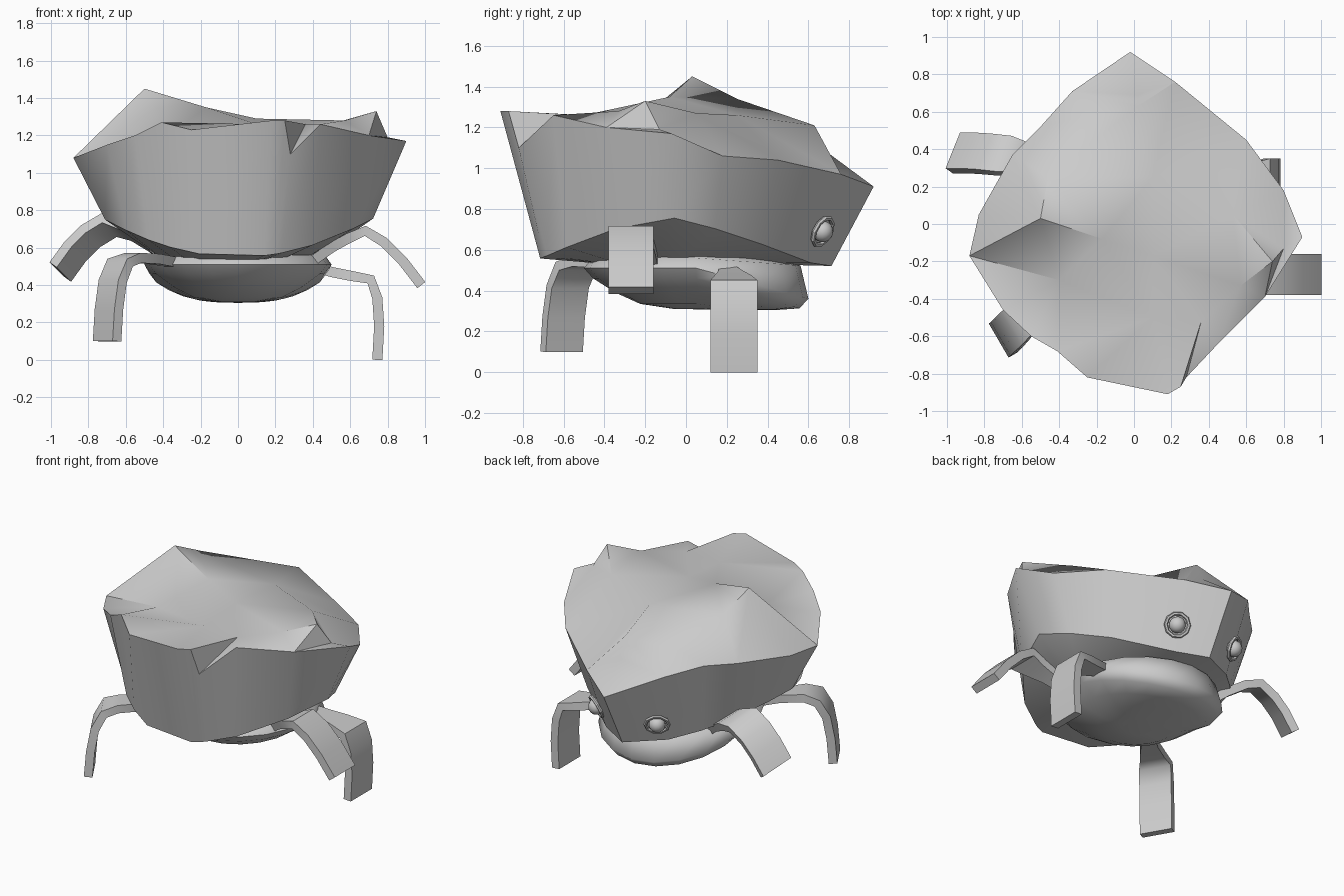
import bpy, bmesh, math
from mathutils import Vector, geometry

cube = bpy.data.objects.get("Cube")
if cube:
    bpy.data.objects.remove(cube, do_unlink=True)

stone = bpy.data.materials.new("plain_grey")
stone.use_nodes = True
GREY = (0.6, 0.6, 0.6, 1)
stone.diffuse_color = GREY
stone.node_tree.nodes["Principled BSDF"].inputs["Base Color"].default_value = GREY


def finish(name, bm, angle=40):
    """Turn a bmesh into a shaded, coloured object."""
    bmesh.ops.recalc_face_normals(bm, faces=bm.faces)
    mesh = bpy.data.meshes.new(name)
    bm.to_mesh(mesh)
    bm.free()
    obj = bpy.data.objects.new(name, mesh)
    bpy.context.collection.objects.link(obj)
    mesh.materials.append(stone)
    bpy.ops.object.select_all(action='DESELECT')
    obj.select_set(True)
    bpy.context.view_layer.objects.active = obj
    bpy.ops.object.shade_smooth_by_angle(angle=math.radians(angle))
    return obj


def bridge(bm, a, b):
    n = len(a)
    for i in range(n):
        bm.faces.new((a[i], a[(i + 1) % n], b[(i + 1) % n], b[i]))


# Rock shell: jagged rim, slanted wall, arched underside
rim = [(-.02, .92, .91), (.22, .76, .97), (.6, .45, 1.04), (.8, .18, 1.06),
       (.9, -.07, 1.17), (.7, -.39, 1.2), (.44, -.65, 1.26), (.28, -.82, 1.1),
       (.25, -.87, 1.28), (.18, -.91, 1.28), (-.25, -.82, 1.23),
       (-.41, -.68, 1.27), (-.55, -.6, 1.2), (-.7, -.46, 1.15),
       (-.88, -.17, 1.08), (-.83, .05, 1.08), (-.65, .37, 1.1),
       (-.5, .52, 1.1), (-.33, .71, 1.05)]
# Peaks, ridges and hollows inside the rim
crags = [(-.5, .03, 1.45), (-.17, -.08, 1.35), (.1, -.17, 1.29),
         (-.46, .25, 1.34), (-.37, .55, 1.17), (.02, .63, 1.21),
         (-.4, -.3, 1.18), (.36, -.52, 1.26), (.53, .05, 1.27),
         (.74, -.2, 1.33), (.1, .25, 1.26), (.1, -.5, 1.26),
         (.8, -.13, 1.19), (.57, -.33, 1.28), (.02, .69, 1.08)]

bm = bmesh.new()
points = rim + crags
n = len(rim)
ridges = [(n, n + 1), (n + 1, n + 2), (n, n + 3), (n + 3, n + 4),
          (n + 4, n + 5), (n + 3, n + 5), (n, 14), (n + 8, n + 9), (n + 7, 7),
          (n + 7, 8), (n + 7, 6), (n + 9, 5), (n + 9, n + 12), (n + 12, 5)]
outline = [(i, (i + 1) % n) for i in range(n)]
flat = [Vector(p[:2]) for p in points]
verts2d, _, tris, origin, _, _ = geometry.delaunay_2d_cdt(
    flat, outline + ridges, [], 1, 1e-5)
top = []
for co, src in zip(verts2d, origin):
    z = points[src[0]][2] if src else 1.25
    top.append(bm.verts.new((co.x, co.y, z)))
for tri in tris:
    bm.faces.new([top[i] for i in tri])
index = {src[0]: k for k, src in enumerate(origin) if src}
upper = [top[index[i]] for i in range(n)]
lower, under = [], []
for x, y, z in rim:
    # The foot of the wall is rounder than the rim, most of all in front
    radius, roundness = (.73, .8) if y < 0 else (.7, .25)
    scale = .78 + (radius / math.hypot(x, y) - .78) * roundness
    x, y = x * scale, y * scale
    lower.append(bm.verts.new((x, y, .535 - .02 * y + .2 * (x / .69) ** 2)))
    under.append(bm.verts.new((x * .55, y * .55, .53)))
bridge(bm, upper, lower)
bridge(bm, lower, under)
bm.faces.new(under)
for i in range(n):
    bm.edges.get((lower[i], lower[(i + 1) % n])).smooth = False
finish("rock_shell", bm, 42)

# Rounded body hanging under the shell, its lower half sagging at the back
bm = bmesh.new()
SIDES = 20
rings = []
for scale, height, sag in ((.2, .31, .02), (.5, .335, .06), (.72, .39, .12),
                           (.92, .46, .16), (1, .51, .15), (.93, .56, .04),
                           (.6, .59, .02)):
    ring = []
    for i in range(SIDES):
        a = math.tau * i / SIDES
        y = math.sin(a) * scale
        z = max(.305, height - sag * max(y, 0))
        ring.append(bm.verts.new((.5 * math.cos(a) * scale, .05 + .55 * y, z)))
    rings.append(ring)
for a, b in zip(rings, rings[1:]):
    bridge(bm, a, b)
bm.faces.new(rings[0])
bm.faces.new(rings[-1])
finish("body", bm, 60)


# Legs: narrow at the root, flaring into a broad curved strip
def leg(name, path, across, half_width):
    path = [Vector(p) for p in path]
    across = Vector(across).normalized()
    bm = bmesh.new()
    loops = []
    last = len(path) - 1
    for i, p in enumerate(path):
        along = (path[min(i + 1, last)] - path[max(i - 1, 0)]).normalized()
        normal = along.cross(across).normalized()
        grow = min(1, i / 3)
        w = across * (.035 + (half_width - .035) * grow)
        t = normal * .027
        loops.append([bm.verts.new(p + w * s + t * k)
                      for s, k in ((-1, -1), (1, -1), (1, 1), (-1, 1))])
    for a, b in zip(loops, loops[1:]):
        bridge(bm, a, b)
    bm.faces.new(loops[0])
    bm.faces.new(loops[-1])
    finish(name, bm, 50)


leg("front_left_leg", [(.4, -.17, .53), (.5, -.21, .6), (.59, -.25, .65),
    (.68, -.27, .69), (.78, -.27, .63), (.88, -.27, .53), (.98, -.27, .4)],
    (0, 1, 0), .11)
leg("back_left_leg", [(.4, .2, .5), (.5, .22, .47), (.6, .23, .45),
    (.71, .235, .43), (.745, .235, .33), (.755, .235, .18), (.745, .235, 0)],
    (0, 1, 0), .115)
leg("back_right_leg", [(-.38, .25, .54), (-.48, .3, .62), (-.59, .35, .69),
    (-.69, .365, .72), (-.79, .375, .66), (-.87, .38, .58), (-.95, .38, .47)],
    (.35, .87, -.35), .11)
leg("front_right_leg", [(-.33, -.25, .52), (-.45, -.39, .54), (-.56, -.49, .545),
    (-.63, -.54, .52), (-.67, -.58, .42), (-.69, -.6, .27), (-.7, -.61, .1)],
    (.5, -.86, 0), .105)

# Eyes: ball inside a faceted socket ring on the two back walls
for side, label in ((1, "left"), (-1, "right")):
    facing = Vector((.5 * side, .75, -.4)).normalized()
    spot = Vector((.23 * side - .02, .67, .69))
    bpy.ops.mesh.primitive_uv_sphere_add(segments=16, ring_count=10, radius=.052,
                                         location=spot)
    ball = bpy.context.object
    bpy.ops.object.shade_smooth()
    bpy.ops.mesh.primitive_torus_add(
        major_segments=10, minor_segments=6, major_radius=.073, minor_radius=.012,
        location=spot, rotation=facing.to_track_quat('Z', 'Y').to_euler())
    socket = bpy.context.object
    for obj, part in ((ball, "eye"), (socket, "eye_socket")):
        obj.name = f"{label}_{part}"
        obj.data.materials.append(stone)
